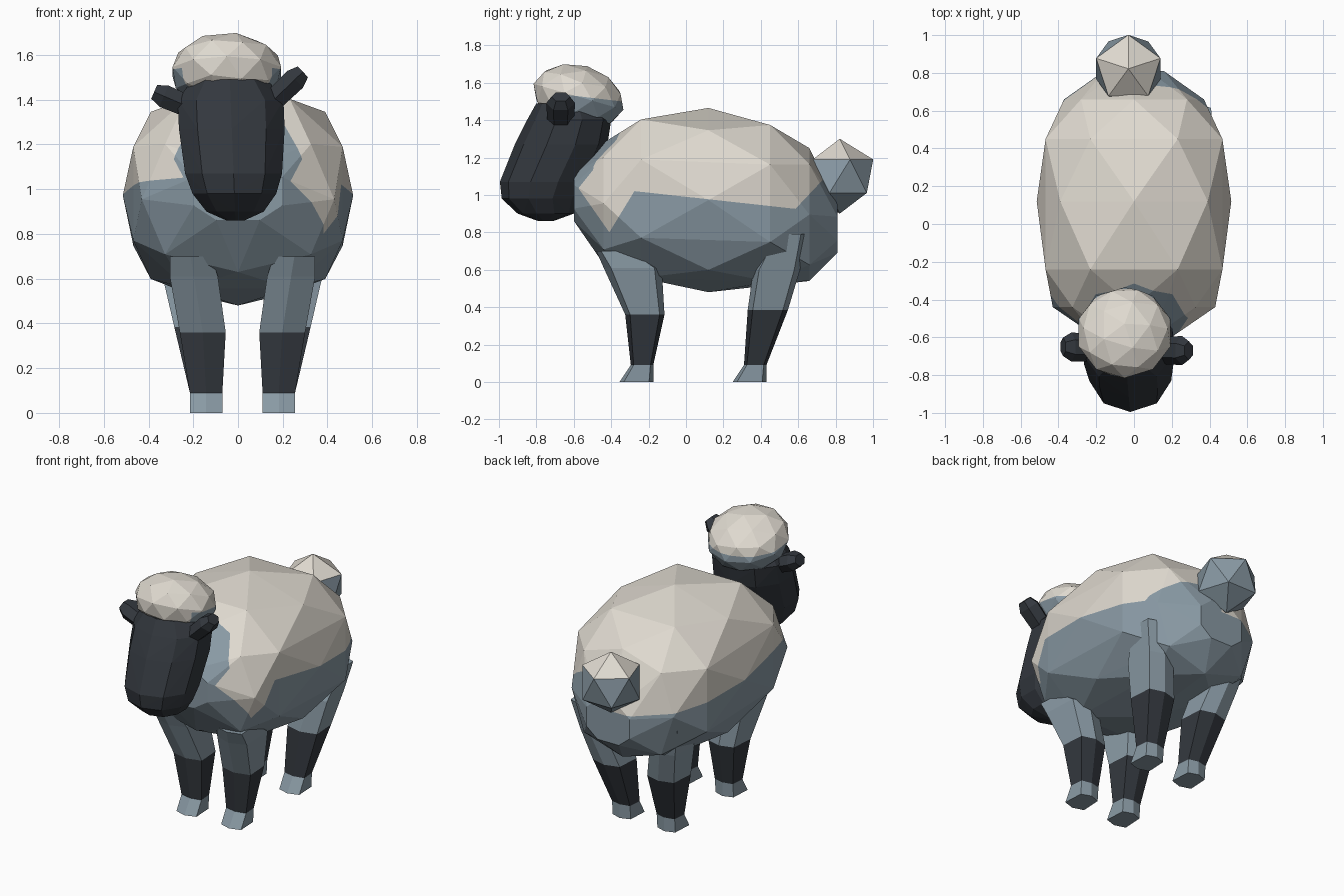
import bpy, bmesh, math
from mathutils import Vector, Matrix

if "Cube" in bpy.data.objects:
    bpy.data.objects.remove(bpy.data.objects["Cube"])


def material(name, rgb):
    m = bpy.data.materials.new(name)
    m.diffuse_color = (*rgb, 1)
    m.use_nodes = True
    m.node_tree.nodes["Principled BSDF"].inputs["Base Color"].default_value = m.diffuse_color
    return m


MATS = [material("cream wool", (0.74, 0.70, 0.63)),
        material("blue grey wool", (0.25, 0.32, 0.37)),
        material("charcoal", (0.033, 0.039, 0.048))]
CREAM, BLUE, DARK = 0, 1, 2


def finish(bm, name, rule=None):
    bmesh.ops.recalc_face_normals(bm, faces=bm.faces)
    bm.normal_update()
    if rule:
        for f in bm.faces:
            f.material_index = rule(f)
    me = bpy.data.meshes.new(name)
    bm.to_mesh(me)
    bm.free()
    for m in MATS:
        me.materials.append(m)
    ob = bpy.data.objects.new(name, me)
    bpy.context.collection.objects.link(ob)
    return ob


def hull(points):
    bm = bmesh.new()
    vs = [bm.verts.new(p) for p in points]
    res = bmesh.ops.convex_hull(bm, input=vs)
    junk = {g for g in res["geom_interior"] + res["geom_unused"]
            if isinstance(g, bmesh.types.BMVert)}
    bmesh.ops.delete(bm, geom=list(junk), context='VERTS')
    return bm


def cut(bm, co, no, where=lambda c: True):
    faces = [f for f in bm.faces if where(f.calc_center_median())]
    geom = set(faces)
    for f in faces:
        geom.update(f.edges)
        geom.update(f.verts)
    bmesh.ops.bisect_plane(bm, geom=list(geom), plane_co=co, plane_no=no, dist=1e-5)


def spow(v, p):
    return math.copysign(abs(v) ** p, v)


# Body: staggered rings along y (y, half width, low z, high z)
pts = []
for i, (y, w, lo, hi) in enumerate([
        (-0.60, 0.20, 0.86, 1.12), (-0.44, 0.43, 0.63, 1.28), (-0.24, 0.475, 0.55, 1.41),
        (0.12, 0.515, 0.48, 1.465), (0.45, 0.475, 0.53, 1.38), (0.66, 0.37, 0.54, 1.25),
        (0.81, 0.16, 0.69, 0.95)]):
    for k in range(8):
        a = math.tau * (k + 0.5 * (i % 2 == 0)) / 8
        s = 1.05 if i % 2 == 0 else 1.0
        pts.append((w * s * spow(math.cos(a), 0.8), y,
                    (lo + hi) / 2 + (hi - lo) / 2 * s * spow(math.sin(a), 0.8)))
body = hull(pts)
# wool colour borders, cut along sloping lines
cut(body, (0, 0, 0), (1, 0, 0))
cut(body, (0, 0, 0.99), (0, 0.11, 1))
cut(body, (0, 0.58, 0.92), (0, -1.06, 1), lambda c: c.x > 0 and c.y > 0.4)
cut(body, (0, -0.41, 0.8), (0, -1.64, 1), lambda c: c.x > 0 and c.y < -0.15)
cut(body, (0, -0.41, 0.8), (0, 1.43, 1), lambda c: c.x > 0 and c.y < -0.15)
# octagonal bare patch around the neck
neck_c, neck_r = Vector((0, -0.49, 1.13)), 0.265
neck_n = [Vector((math.cos(a), 0.6 * math.sin(a), 0.8 * math.sin(a)))
          for a in (math.tau * (k + 0.5) / 8 for k in range(8))]
for n in neck_n:
    cut(body, neck_c + n * neck_r, n, lambda c: c.y < -0.1 and c.z > 0.75)


def body_colour(f):
    c = f.calc_center_median()
    if c.y < 0 and all(n.dot(c - neck_c) < neck_r for n in neck_n):
        return BLUE
    t = c.y + 0.41
    rear = 0.92 + 1.06 * (c.y - 0.58) if c.x > 0 else 0
    if c.z > max(0.99 - 0.11 * c.y, rear):
        return CREAM
    if c.x > 0.1 and c.y < -0.2 and c.z > 0.8 + max(1.64 * t, -1.43 * t):
        return CREAM
    return BLUE


finish(body, "body", body_colour)

# Head: ten-sided rings leaning forward (z, front y, back y, half width)
pts = []
for z, y0, y1, w in [(1.49, -0.80, -0.46, 0.17), (1.40, -0.85, -0.40, 0.24),
                     (1.27, -0.915, -0.42, 0.24), (1.07, -0.995, -0.52, 0.22),
                     (0.98, -0.985, -0.57, 0.19), (0.90, -0.90, -0.60, 0.13),
                     (0.86, -0.79, -0.71, 0.04)]:
    for k in range(10):
        a = math.tau * k / 10 - math.pi / 2
        lean = -0.025 - 0.04 * (z - 1.2)
        pts.append((lean + w * 1.03 * spow(math.cos(a), 0.9),
                    (y0 + y1) / 2 + (y1 - y0) / 2 * math.sin(a), z))
finish(hull(pts), "head", lambda f: DARK)

# Wool cap on the head, with a blue grey underside at the back
cap = bmesh.new()
bmesh.ops.create_icosphere(cap, subdivisions=2, radius=1, matrix=(
    Matrix.Translation((-0.05, -0.575, 1.525)) @ Matrix.Rotation(math.radians(-16), 4, 'X')
    @ Matrix.Diagonal((0.255, 0.25, 0.17, 1))))
cut(cap, (0, -0.68, 1.54), (0, 0.12, 1))
cut(cap, (0, -0.70, 0), (0, 1, 0))


def cap_colour(f):
    c = f.calc_center_median()
    return BLUE if c.y > -0.70 and c.z < 1.54 - 0.12 * (c.y + 0.68) else CREAM


finish(cap, "head_wool", cap_colour)

# Ears: tapered six-sided stubs
for name, base, tip in (("left_ear", (-0.20, -0.655, 1.36), (-0.375, -0.65, 1.435)),
                        ("right_ear", (0.15, -0.67, 1.39), (0.29, -0.67, 1.525))):
    b, t = Vector(base), Vector(tip)
    d = (t - b).normalized()
    side = Vector((0, 1, 0))
    up = d.cross(side).normalized()
    pts = []
    for f, r in ((0, 0.065), (0.75, 0.07), (1, 0.045)):
        for k in range(6):
            a = math.tau * k / 6
            pts.append(b.lerp(t, f) + side * math.cos(a) * r * 1.1 + up * math.sin(a) * r * 0.85)
    finish(hull(pts), name, lambda f: DARK)

# Tail: upright icosahedron with a cream top
tail = bmesh.new()
bmesh.ops.create_icosphere(tail, subdivisions=1, radius=0.2, matrix=(
    Matrix.Translation((-0.03, 0.822, 1.1)) @ Matrix.Rotation(math.pi / 2, 4, 'Z')))
finish(tail, "tail", lambda f: CREAM if f.normal.z > 0.5 else BLUE)

# Legs: six-sided rings (z, front y, back y, inner x, outer x)
SECTION = [(0, -1), (1, -0.75), (0.9, 0.75), (0, 1), (-0.9, 0.75), (-1, -0.75)]
FRONT = [(0.0, -0.355, -0.175, 0.09, 0.235), (0.09, -0.295, -0.175, 0.09, 0.235),
         (0.36, -0.325, -0.115, 0.075, 0.28), (0.61, -0.44, -0.13, 0.11, 0.325),
         (0.70, -0.48, -0.27, 0.14, 0.325)]
REAR = [(0.0, 0.25, 0.43, 0.09, 0.235), (0.09, 0.31, 0.43, 0.09, 0.235),
        (0.385, 0.33, 0.545, 0.09, 0.305), (0.60, 0.36, 0.61, 0.15, 0.355),
        (0.79, 0.47, 0.635, 0.26, 0.395)]
BANDS = [BLUE, DARK, BLUE, BLUE]


def leg(name, rings, side):
    bm = bmesh.new()
    loops = []
    for z, y0, y1, x0, x1 in rings:
        loops.append([bm.verts.new((0.02 + side * ((x0 + x1) / 2 + (x1 - x0) / 2 * u),
                                    (y0 + y1) / 2 + (y1 - y0) / 2 * v, z)) for u, v in SECTION])
    for band, lo, hi in zip(BANDS, loops, loops[1:]):
        for k in range(6):
            j = (k + 1) % 6
            bm.faces.new((lo[k], lo[j], hi[j], hi[k])).material_index = band
    for cap_loop in (loops[0], loops[-1]):
        bm.faces.new(cap_loop).material_index = BLUE
    finish(bm, name)


for side, label in ((-1, "left"), (1, "right")):
    leg("front_" + label + "_leg", FRONT, side)
    leg("rear_" + label + "_leg", REAR, side)
